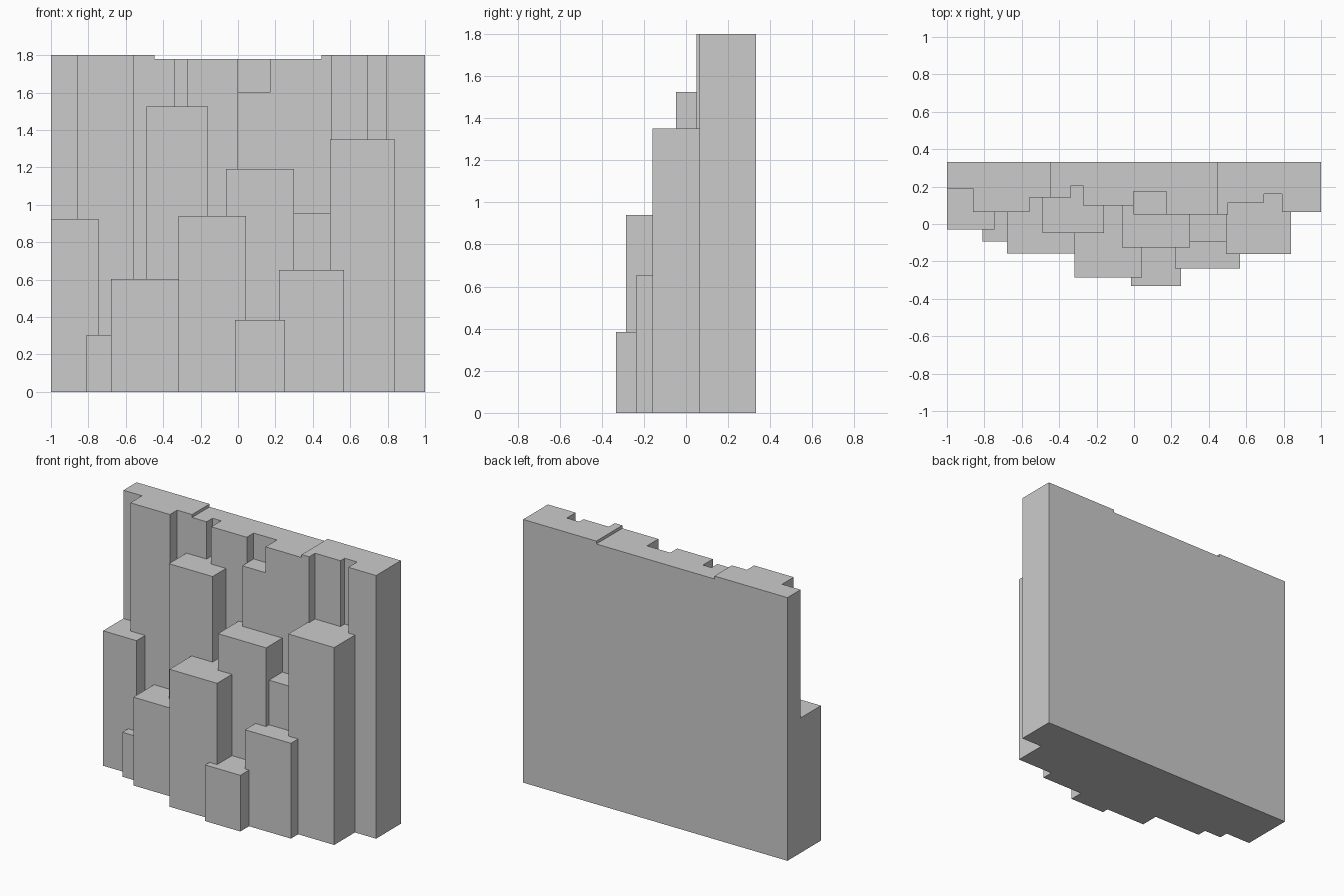
import bpy, bmesh

if "Cube" in bpy.data.objects:
    bpy.data.objects.remove(bpy.data.objects["Cube"])

BACK = 0.332


def prism(name, outline, z0, z1):
    """Extrude a flat outline (x, y) from z0 to z1."""
    bm = bmesh.new()
    face = bm.faces.new([bm.verts.new((x, y, z0)) for x, y in outline])
    top = bmesh.ops.extrude_face_region(bm, geom=[face])["geom"]
    for v in top:
        if isinstance(v, bmesh.types.BMVert):
            v.co.z = z1
    bmesh.ops.recalc_face_normals(bm, faces=bm.faces)
    mesh = bpy.data.meshes.new(name)
    bm.to_mesh(mesh)
    bm.free()
    obj = bpy.data.objects.new(name, mesh)
    bpy.context.collection.objects.link(obj)
    return obj


def block(name, x0, x1, y0, y1, z0, z1):
    return prism(name, [(x0, y0), (x1, y0), (x1, y1), (x0, y1)], z0, z1)


def combine(target, tool, operation):
    mod = target.modifiers.new(operation.lower(), "BOOLEAN")
    mod.operation, mod.solver, mod.object = operation, "EXACT", tool
    bpy.context.view_layer.objects.active = target
    bpy.ops.object.modifier_apply(modifier=mod.name)
    bpy.data.objects.remove(tool, do_unlink=True)


# Back wall: stepped front edge as (right end x, front y) runs
steps = [(-0.86, 0.19), (-0.56, 0.064), (-0.337, 0.142), (-0.272, 0.206),
         (-0.003, 0.099), (0.503, 0.051), (0.695, 0.115), (0.79, 0.16), (1, 0.064)]
outline, x = [], -1
for end, y in steps:
    outline += [(x, y), (end, y)]
    x = end
outline += [(1, BACK), (-1, BACK)]
wall = prism("stepped_rock_wall", outline, 0, 1.8)

# Lowered middle of the wall top, and the notch in it
combine(wall, block("top_cut", -0.447, 0.446, -1, 1, 1.78, 2), "DIFFERENCE")
combine(wall, block("notch_cut", -0.003, 0.173, -1, 0.174, 1.603, 2), "DIFFERENCE")

# Square columns in front: x0, x1, front y, height
columns = [
    (-1, -0.747, -0.03, 0.923),
    (-0.81, -0.68, -0.093, 0.304),
    (-0.68, -0.318, -0.159, 0.604),
    (-0.49, -0.16, -0.047, 1.525),
    (-0.318, 0.042, -0.286, 0.94),
    (-0.064, 0.3, -0.125, 1.19),
    (0.3, 0.493, -0.093, 0.957),
    (0.22, 0.567, -0.238, 0.652),
    (0.493, 0.84, -0.16, 1.35),
    (-0.016, 0.25, -0.332, 0.384),
]
for x0, x1, y0, h in columns:
    combine(wall, block("column", x0, x1, y0, 0.25, 0, h), "UNION")
